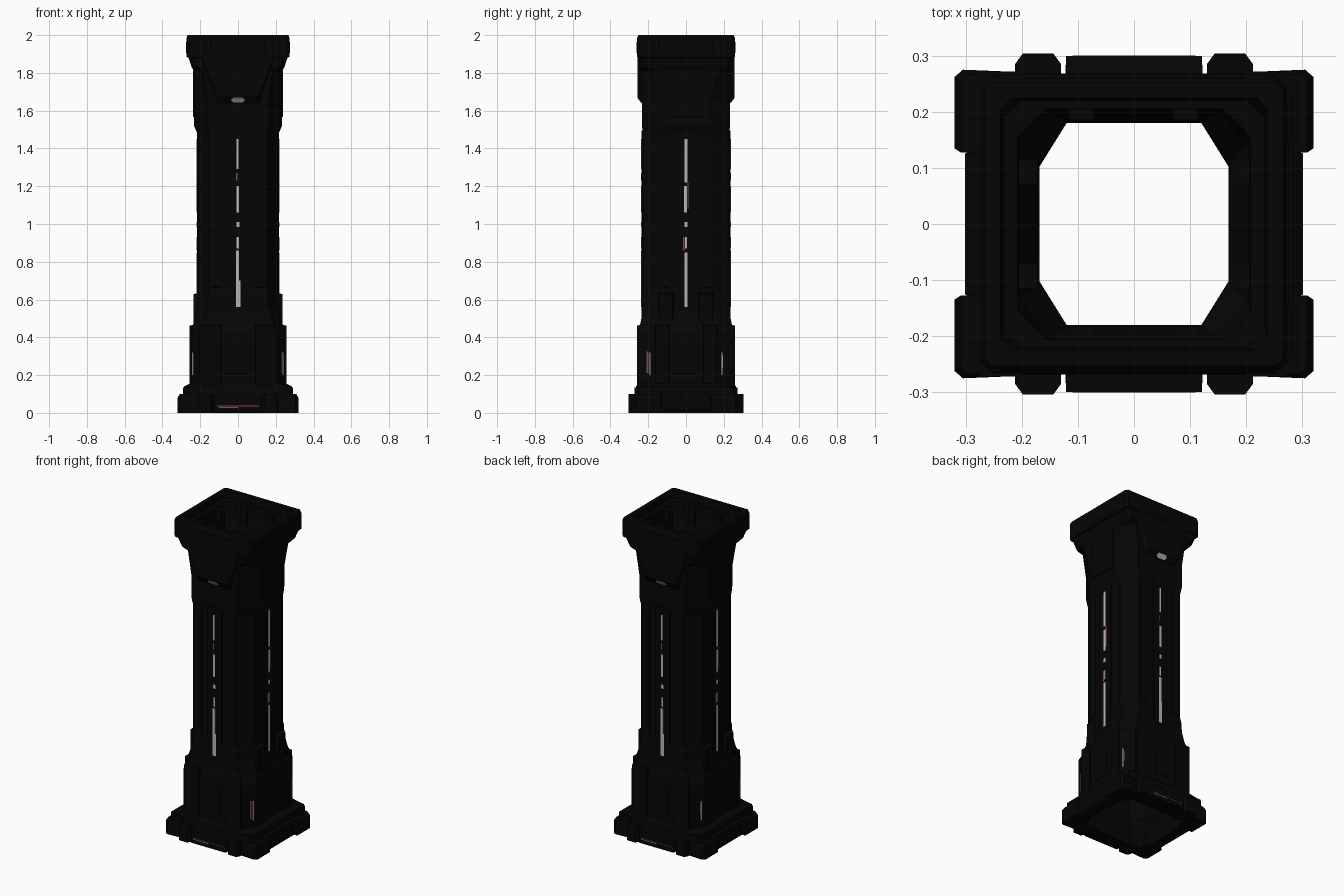
import bpy, bmesh, math
from mathutils import Vector, Matrix


def material(name, rgb):
    m = bpy.data.materials.new(name)
    m.diffuse_color = (*rgb, 1)
    return m


BLACK = material("near black metal", (0.0016, 0.0016, 0.0016))
GREY = material("pale grey light", (0.5, 0.49, 0.49))
RED = material("dull red light", (0.27, 0.06, 0.06))


def finish(bm, name, mat):
    bmesh.ops.recalc_face_normals(bm, faces=bm.faces)
    me = bpy.data.meshes.new(name)
    bm.to_mesh(me)
    bm.free()
    me.materials.append(mat)
    ob = bpy.data.objects.new(name, me)
    bpy.context.collection.objects.link(ob)
    return ob


def hull(name, pts, mat=BLACK):
    bm = bmesh.new()
    for p in pts:
        bm.verts.new(p)
    bmesh.ops.convex_hull(bm, input=bm.verts)
    bmesh.ops.dissolve_limit(bm, angle_limit=0.01, verts=bm.verts, edges=bm.edges)
    return finish(bm, name, mat)


def face_pt(side, u, d, z):
    """side 0 front, 1 right, 2 back, 3 left; u along face, d outwards"""
    return Matrix.Rotation(side * math.pi / 2, 3, 'Z') @ Vector((u, -d, z))


def plate(name, side, u0, u1, z0, z1, d0, d1, bev=0.0, mat=BLACK):
    """Raised plate on one side, its outer face shrunk by bev"""
    pts = []
    for d, b in ((d0, 0), (d1, bev)):
        pts += [face_pt(side, u, d, z) for u in (u0 + b, u1 - b) for z in (z0 + b, z1 - b)]
    return hull(name, pts, mat)


# hollow column body: chamfered rectangle sections (z, half x, half y, chamfer x, chamfer y)
SECTIONS = [
    (0.00, .230, .215, .04, .04), (0.00, .298, .268, .01, .01),
    (0.09, .298, .268, .01, .01), (0.10, .285, .268, .03, .03),
    (0.14, .285, .265, .03, .03), (0.16, .247, .251, .042, .08),
    (0.43, .247, .251, .042, .08), (0.50, .228, .236, .05, .08),
    (0.56, .212, .234, .05, .085), (0.62, .212, .234, .055, .09),
    (0.65, .211, .228, .057, .092),
    (1.47, .211, .228, .057, .092), (1.52, .233, .233, .070, .110),
    (1.66, .233, .233, .070, .110), (1.81, .233, .238, .05, .07),
    (1.83, .245, .250, .03, .03), (1.88, .262, .252, .02, .02),
    (1.885, .273, .259, .015, .015), (1.985, .273, .259, .015, .015),
    (2.00, .266, .252, .012, .012), (2.00, .238, .225, .02, .02),
    (1.96, .232, .220, .03, .03), (1.96, .208, .205, .05, .05),
    (1.88, .200, .200, .05, .06), (1.80, .168, .180, .048, .077),
    (0.14, .168, .180, .048, .077), (0.10, .190, .190, .05, .06),
]
bm = bmesh.new()
rings = []
for z, hx, hy, cx, cy in SECTIONS:
    q = [(hx, hy - cy), (hx - cx, hy), (cx - hx, hy), (-hx, hy - cy),
         (-hx, cy - hy), (cx - hx, -hy), (hx - cx, -hy), (hx, cy - hy)]
    rings.append([bm.verts.new((x, y, z)) for x, y in q])
for i, a in enumerate(rings):
    b = rings[(i + 1) % len(rings)]
    for k in range(8):
        n = (k + 1) % 8
        bm.faces.new((a[k], a[n], b[n], b[k]))
finish(bm, "column_body", BLACK)

for sx in (1, -1):
    for sy in (1, -1):
        # corner feet with cut corners
        foot = [(.21, .15), (.21, .268), (.232, .272), (.305, .275),
                (.32, .262), (.32, .135), (.25, .135)]
        pts = [(sx * x, sy * y, z) for x, y in foot for z in (0, .08)]
        pts += [(sx * (x - .012), sy * (y - .008), .1) for x, y in foot]
        hull("corner_foot", pts)
        # second tier above the feet
        pts = [(sx * x, sy * y, z) for x, y in ((.2, .15), (.2, .272), (.27, .272), (.292, .25), (.292, .15))
               for z in (.09, .135)]
        hull("corner_step", pts)
        # light slits on the lower corner chamfer, the front right one partly red
        red = sx > 0 > sy
        for t0, t1, z0, z1, m in ((.18, .25, .2, .32, GREY),
                                  (.34, .46, .21, .325, RED) if red else (.27, .3, .24, .3, GREY)):
            pts = [(sx * (.247 - .042 * t + o), sy * (.171 + .08 * t + o * .5), z)
                   for t in (t0, t1) for o in (-.003, .003) for z in (z0, z1)]
            hull("corner_light", pts, m)

for side in range(4):
    fy = side % 2 == 0                      # front and back faces
    d_shaft = .228 if fy else .211
    d_out = .2355 if fy else .2175
    d_low = .251 if fy else .247
    # raised rib and side ribs along the shaft
    plate("shaft_rib", side, -.055, .055, .54, 1.50, d_shaft - .02, d_out, .006)
    w = .148 if fy else .133
    for s in (1, -1):
        a, b = sorted((s * .085, s * w))
        plate("shaft_edge_strip", side, a, b, .66, 1.46, d_shaft - .02, d_out - .002, .006)
        # shoulders where the shaft meets the lower legs
        if not fy:
            a, b = sorted((s * .06, s * .15))
            plate("leg_shoulder", side, a, b, .42, .64, .2, .235, .012)
        # lower legs leave a sunken panel between them
        a, b = sorted((s * .085, s * (.203 if fy else .17)))
        plate("lower_leg", side, a, b, .13, .47, d_low - .03, d_low + .009, .008)
        # blocks inside the open top
        a, b = sorted((s * .07, s * .115))
        plate("inner_block", side, a, b, 1.80, 1.94, .172 if not fy else .185, .225, 0)
    plate("lower_panel", side, -.06, .06, .2, .38, d_low - .02, d_low + .004, .008)

    # glowing centre line, broken near the middle: (z0, z1, u0, u1, colour)
    if fy:
        segs = [(.56, .7, -.011, .012, GREY), (.7, .86, -.011, .006, GREY), (.87, .93, -.007, .004, GREY),
                (.985, 1.01, -.008, .008, GREY), (1.06, 1.2, -.009, .005, GREY),
                (1.23, 1.27, -.01, -.003, RED), (1.29, 1.45, -.008, .002, GREY)]
    else:
        segs = [(.56, .85, -.009, .007, GREY), (.86, .93, -.015, -.008, RED), (.87, .93, -.006, .004, GREY),
                (.985, 1.01, -.009, .008, GREY), (1.06, 1.2, -.01, .006, GREY),
                (1.08, 1.22, .009, .014, RED), (1.22, 1.45, -.009, .007, GREY)]
    for z0, z1, u0, u1, m in segs:
        plate("shaft_light", side, u0, u1, z0, z1, d_out - .003, d_out + .0015, 0, m)

    if fy:
        # base plates
        plate("base_plate", side, -.125, .125, 0, .085, .2, .299, .004)
        for s in (1, -1):
            a, b = sorted((s * .13, s * .212))
            pts = [face_pt(side, u, d, z) for u, d in ((a, .2), (b, .2), (a, .285), (b, .285),
                   (a + .014, .304), (b - .014, .304)) for z in (0, .1)]
            hull("base_block", pts)
        plate("base_light", side, -.11, .11, .035, .0385, .297, .3005, 0, RED)
        plate("base_light_core", side, -.1, 0, .028, .031, .297, .3005, 0, GREY)
        # flared bracket under the cap with a sloped light below it
        pts = [face_pt(side, s * u, d, z) for s in (1, -1) for u, d, z in (
            (.11, .22, 1.64), (.11, .233, 1.64), (.105, .258, 1.672),
            (.12, .258, 1.75), (.19, .258, 1.885), (.2, .22, 1.885), (.135, .22, 1.75))]
        hull("cap_bracket", pts)
        pts = [face_pt(side, s * u, d + o, z - o) for s in (1, -1) for o in (-.002, .002)
               for u, d, z in ((.025, .2365, 1.6445), (.037, .246, 1.6566), (.025, .2555, 1.669))]
        hull("cap_light", pts, GREY)
    else:
        # side panels of the base and cap
        plate("base_side_plate", side, -.13, .13, .01, .08, .27, .301, .004)
        plate("cap_side_panel", side, -.1, .1, 1.56, 1.82, .21, .239, .008)
    # lip plate on the cap
    plate("cap_plate", side, -.15, .15, 1.9, 1.97, .24, .261 if fy else .275, .006)
